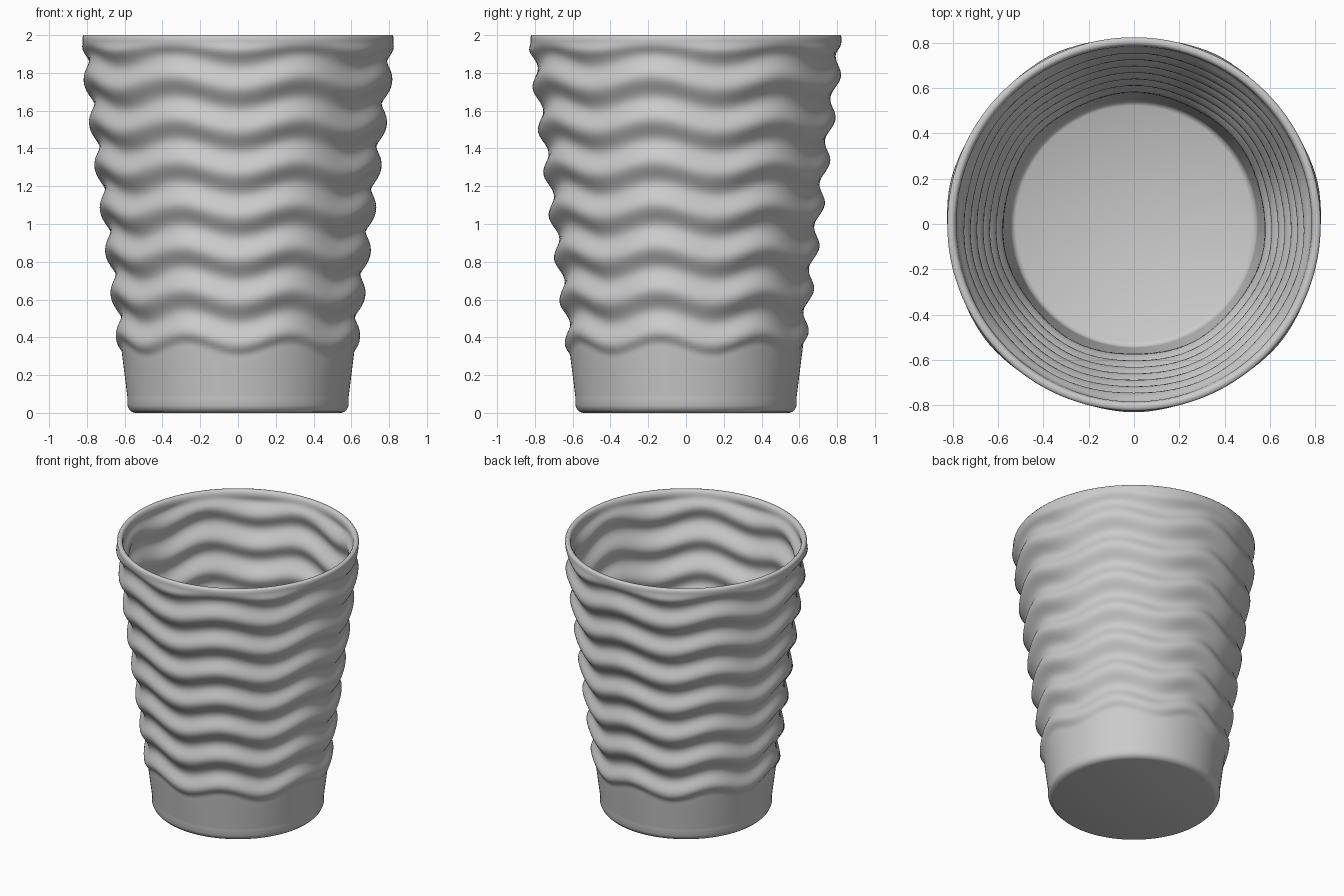
import bpy, bmesh, math

if "Cube" in bpy.data.objects:
    bpy.data.objects.remove(bpy.data.objects["Cube"], do_unlink=True)

SEGMENTS, WAVES = 144, 7
WALL, FLOOR = 0.04, 0.05
PITCH, CREST = 0.226, 1.75


def smoothstep(a, b, v):
    t = min(max((v - a) / (b - a), 0), 1)
    return t * t * (3 - 2 * t)


def wall_radius(z, angle):
    """Tapered wall with horizontal ribs that undulate around the cup."""
    shift = -0.032 * math.cos(WAVES * angle)
    ripple = math.cos(math.tau * (z - CREST - shift) / PITCH)
    fade = smoothstep(0.31, 0.38, z - shift) * (1 - smoothstep(1.9, 1.97, z))
    return 0.575 + 0.126 * z + 0.021 * fade * ripple


# Profile rows: (height, offset from the wall), running from base to rim to floor
rows = [(0.0, -0.03), (0.006, -0.012), (0.02, 0.0), (0.04, 0.006)]
heights = [0.08 + i * (1.97 - 0.08) / 120 for i in range(121)]
rows += [(z, 0.0) for z in heights]
rows += [(1.99, -0.002), (2.0, -0.01), (2.0, -0.03), (1.99, -0.038)]
rows += [(z, -WALL) for z in reversed(heights)]
rows += [(FLOOR + 0.01, -WALL - 0.004), (FLOOR, -WALL - 0.02)]

# Cup: a closed lathe whose radius varies with angle
bm = bmesh.new()
rings = []
for z, offset in rows:
    ring = []
    for i in range(SEGMENTS):
        a = math.tau * i / SEGMENTS
        r = wall_radius(z, a) + offset
        ring.append(bm.verts.new((r * math.sin(a), -r * math.cos(a), z)))
    rings.append(ring)
for low, high in zip(rings, rings[1:]):
    for i in range(SEGMENTS):
        j = (i + 1) % SEGMENTS
        bm.faces.new((low[i], low[j], high[j], high[i]))

# Base and inner floor
bm.faces.new(list(reversed(rings[0])))
bm.faces.new(rings[-1])
for f in bm.faces:
    f.smooth = True
bmesh.ops.recalc_face_normals(bm, faces=bm.faces)

mesh = bpy.data.meshes.new("wavy_cup")
bm.to_mesh(mesh)
bm.free()
cup = bpy.data.objects.new("wavy_cup", mesh)
bpy.context.collection.objects.link(cup)

# Plain grey finish
grey = bpy.data.materials.new("light_grey")
grey.use_nodes = True
color = (0.6, 0.6, 0.6, 1)
grey.diffuse_color = color
grey.node_tree.nodes["Principled BSDF"].inputs["Base Color"].default_value = color
mesh.materials.append(grey)
